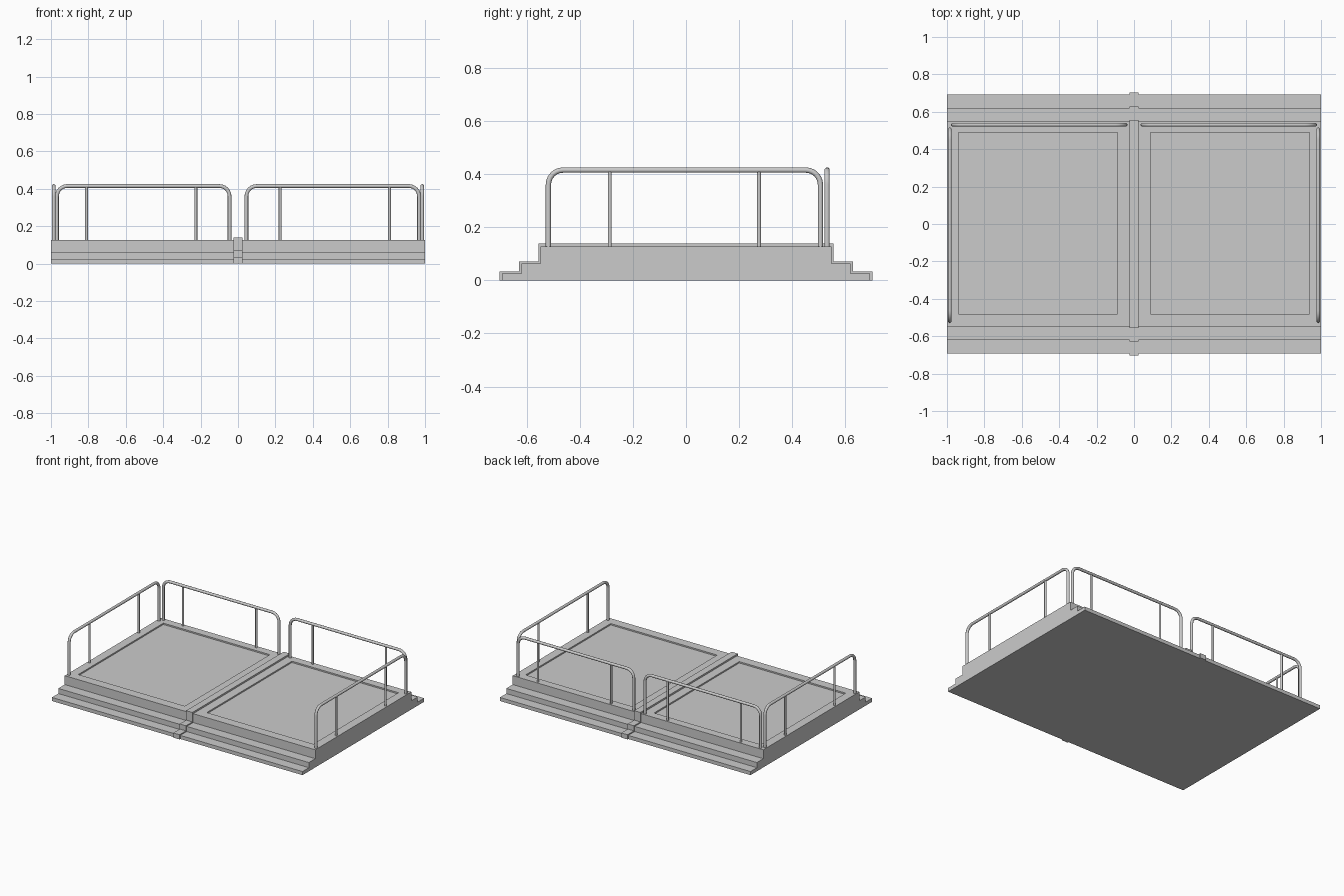
import bpy, bmesh, math

if "Cube" in bpy.data.objects:
    bpy.data.objects.remove(bpy.data.objects["Cube"])

DECK_Z = 0.127
TUBE = 0.01


def stepped_block(name, half_steps, half_width):
    """Extrude a symmetric stepped (y, z) profile along x."""
    profile = half_steps + [(-y, z) for y, z in reversed(half_steps)]
    bm = bmesh.new()
    face = bm.faces.new([bm.verts.new((-half_width, y, z)) for y, z in profile])
    out = bmesh.ops.extrude_face_region(bm, geom=[face])
    for v in out["geom"]:
        if isinstance(v, bmesh.types.BMVert):
            v.co.x = half_width
    bmesh.ops.recalc_face_normals(bm, faces=bm.faces)
    mesh = bpy.data.meshes.new(name)
    bm.to_mesh(mesh)
    bm.free()
    obj = bpy.data.objects.new(name, mesh)
    bpy.context.collection.objects.link(obj)
    return obj


def tube(name, paths):
    """Round tubes along polylines, given as (points, radius)."""
    curve = bpy.data.curves.new(name, "CURVE")
    curve.dimensions = "3D"
    curve.bevel_depth = TUBE
    curve.bevel_resolution = 4
    curve.use_fill_caps = True
    for pts, scale in paths:
        sp = curve.splines.new("POLY")
        sp.points.add(len(pts) - 1)
        for p, co in zip(sp.points, pts):
            p.co = (*co, 1)
            p.radius = scale
    obj = bpy.data.objects.new(name, curve)
    bpy.context.collection.objects.link(obj)
    bpy.ops.object.select_all(action="DESELECT")
    obj.select_set(True)
    bpy.context.view_layer.objects.active = obj
    bpy.ops.object.convert(target="MESH")
    bpy.ops.object.shade_smooth_by_angle(angle=math.radians(40))


def railing(name, a, b, posts, place):
    """Bent hoop from a to b with two uprights; place maps (u, z) to 3D."""
    r, top, foot = 0.055, 0.415, DECK_Z - 0.012
    arc = [math.radians(90 * i / 6) for i in range(7)]
    hoop = [(a, foot)]
    hoop += [(a + r - r * math.cos(t), top - r + r * math.sin(t)) for t in arc]
    hoop += [(b - r + r * math.sin(t), top - r + r * math.cos(t)) for t in arc]
    hoop += [(b, foot)]
    paths = [([place(*p) for p in hoop], 1.0)]
    paths += [([place(u, foot), place(u, top)], 0.75) for u in posts]
    tube(name, paths)


# Stepped platform
deck = stepped_block("platform", [(0.693, 0), (0.693, 0.026), (0.62, 0.026),
                                  (0.62, 0.063), (0.547, 0.063), (0.547, DECK_Z)], 1.0)

# Recessed floor panels
for side, label in ((-1, "left"), (1, "right")):
    bpy.ops.mesh.primitive_cube_add(size=1, location=(side * 0.513, 0.004, DECK_Z + 0.015))
    cutter = bpy.context.object
    cutter.name = "floor_recess_cutter_" + label
    cutter.scale = (0.85, 0.97, 0.05)
    cutter.hide_render = True
    cutter.display_type = "WIRE"
    mod = deck.modifiers.new("recess_" + label, "BOOLEAN")
    mod.operation = "DIFFERENCE"
    mod.solver = "EXACT"
    mod.object = cutter

# Raised joint strip over the middle seam
stepped_block("joint_strip", [(0.702, 0), (0.702, 0.034), (0.629, 0.034),
                              (0.629, 0.071), (0.556, 0.071), (0.556, 0.139)], 0.025)

# Railings along the back edge and both ends
for side, label in ((-1, "left"), (1, "right")):
    railing("back_railing_" + label, 0.045, 0.968, (0.225, 0.81),
            lambda u, z: (side * u, 0.531, z))
    railing("end_railing_" + label, -0.518, 0.506, (-0.287, 0.275),
            lambda u, z: (side * 0.985, u, z))
